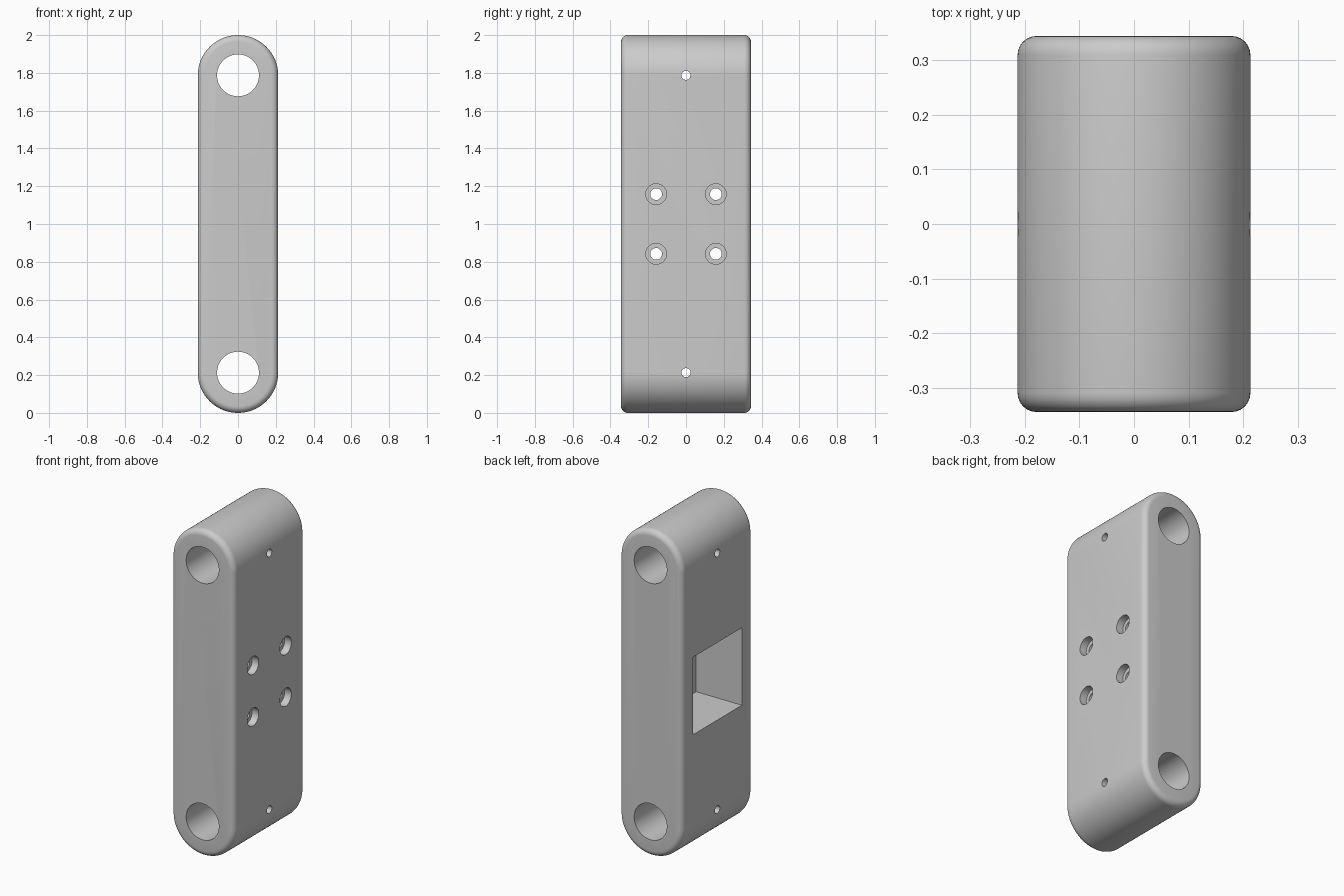
import bpy, bmesh
from math import pi, cos, sin, radians

if "Cube" in bpy.data.objects:
    bpy.data.objects.remove(bpy.data.objects["Cube"], do_unlink=True)

HALF_W, HALF_D, HEIGHT = 0.213, 0.344, 2.0
LOW, HIGH = HALF_W, HEIGHT - HALF_W
FILLET = 0.035
ARC = 48

grey = bpy.data.materials.new("light grey")
grey.use_nodes = True
colour = (0.6, 0.6, 0.6, 1)
grey.diffuse_color = colour
grey.node_tree.nodes["Principled BSDF"].inputs["Base Color"].default_value = colour


def activate(obj):
    bpy.ops.object.select_all(action='DESELECT')
    obj.select_set(True)
    bpy.context.view_layer.objects.active = obj


def apply_modifier(obj, mod):
    activate(obj)
    bpy.ops.object.modifier_apply(modifier=mod.name)


def cut(obj, cutter):
    cutter.hide_render = True
    mod = obj.modifiers.new("cut", 'BOOLEAN')
    mod.operation = 'DIFFERENCE'
    mod.solver = 'EXACT'
    mod.object = cutter
    apply_modifier(obj, mod)
    bpy.data.objects.remove(cutter, do_unlink=True)


def cylinder(radius, length, location, axis, sides):
    turn = (0, pi / 2, 0) if axis == 'X' else (pi / 2, 0, 0)
    bpy.ops.mesh.primitive_cylinder_add(vertices=sides, radius=radius, depth=length,
                                        location=location, rotation=turn)
    return bpy.context.object


# Body: a round-ended profile extruded from front to back
bm = bmesh.new()
ring = []
for centre, start in ((HIGH, 0), (LOW, pi)):
    for i in range(ARC + 1):
        a = start + pi * i / ARC
        ring.append(bm.verts.new((HALF_W * cos(a), -HALF_D, centre + HALF_W * sin(a))))
face = bm.faces.new(ring)
side = bmesh.ops.extrude_face_region(bm, geom=[face])
moved = [v for v in side["geom"] if isinstance(v, bmesh.types.BMVert)]
bmesh.ops.translate(bm, verts=moved, vec=(0, 2 * HALF_D, 0))
bmesh.ops.recalc_face_normals(bm, faces=bm.faces)
mesh = bpy.data.meshes.new("link_body")
bm.to_mesh(mesh)
bm.free()
body = bpy.data.objects.new("link_body", mesh)
bpy.context.collection.objects.link(body)
mesh.materials.append(grey)

# Rounded rims at the front and back
bevel = body.modifiers.new("rim", 'BEVEL')
bevel.width = FILLET
bevel.segments = 6
bevel.limit_method = 'ANGLE'
bevel.angle_limit = radians(30)
apply_modifier(body, bevel)

# Shaft bores at both ends, each crossed by a set screw hole
for z in (LOW, HIGH):
    cut(body, cylinder(0.111, 1, (0, 0, z), 'Y', 64))
    cut(body, cylinder(0.024, 1, (0, 0, z), 'X', 24))

# Square pocket in the right side
POCKET, DEPTH = 0.475, 0.31
bpy.ops.mesh.primitive_cube_add(size=1, location=(DEPTH - HALF_W - 0.25, 0, HEIGHT / 2))
pocket = bpy.context.object
pocket.scale = (0.5, POCKET, POCKET)
cut(body, pocket)

# Four counterbored bolt holes from the left side into the pocket
SPACING, SINK = 0.158, 0.045
for y in (-SPACING, SPACING):
    for z in (HEIGHT / 2 - SPACING, HEIGHT / 2 + SPACING):
        cut(body, cylinder(0.031, 0.3, (0.2, y, z), 'X', 32))
        cut(body, cylinder(0.055, 0.2, (HALF_W - SINK + 0.1, y, z), 'X', 32))

activate(body)
bpy.ops.object.shade_smooth_by_angle(angle=radians(30))
